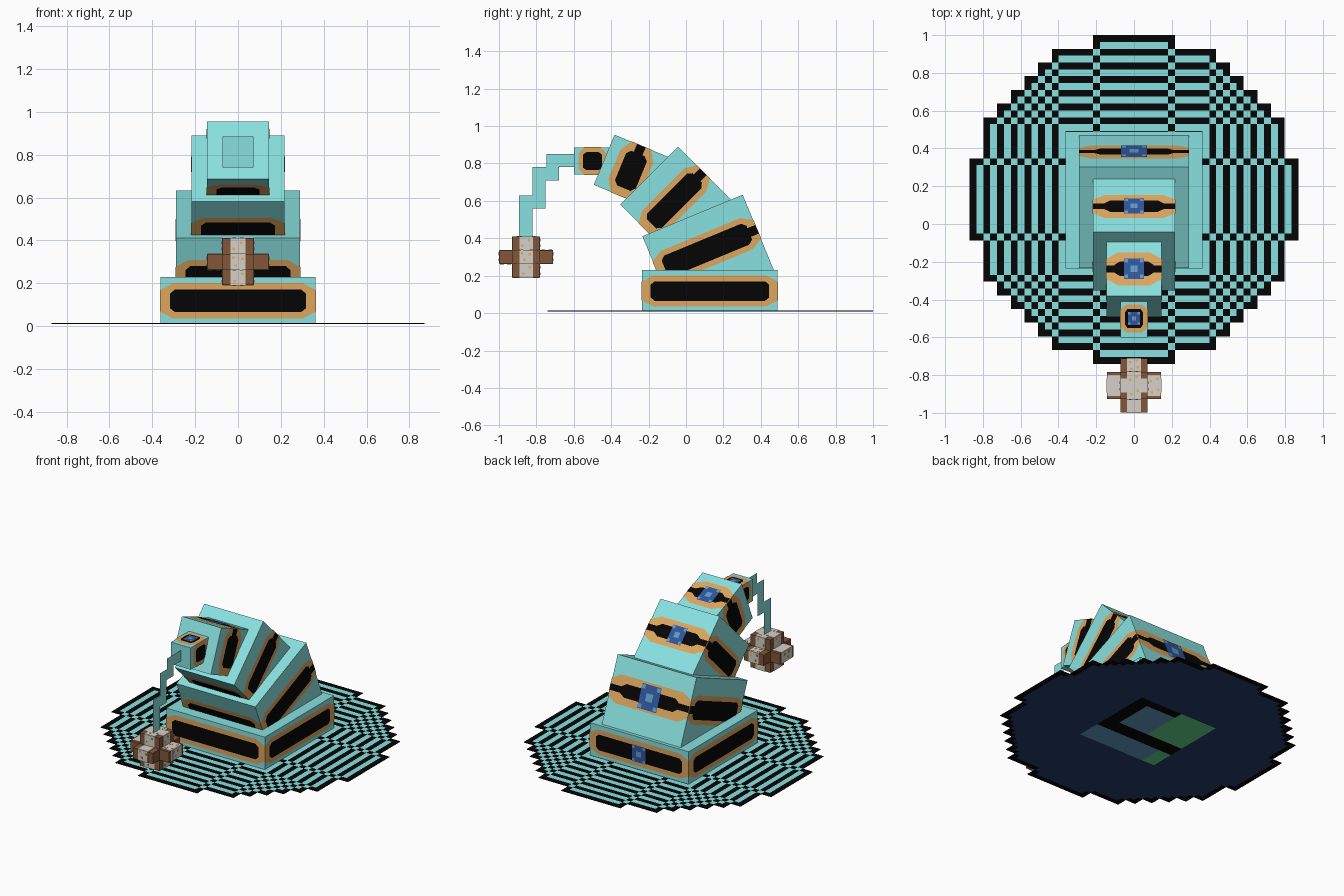
import bpy, bmesh, math
from mathutils import Vector

if "Cube" in bpy.data.objects:
    bpy.data.objects.remove(bpy.data.objects["Cube"])

# ---------- materials ----------
def lin(h):
    out = []
    for i in (0, 2, 4):
        c = int(h[i:i + 2], 16) / 255
        out.append(c / 12.92 if c <= 0.04045 else ((c + 0.055) / 1.055) ** 2.4)
    return (*out, 1)

COLOURS = [("turquoise", "89E1E0"), ("black", "050505"), ("tan", "DDA65E"),
           ("brown", "82563A"), ("off_white", "D6D1C8"), ("gold", "E0B452"),
           ("royal_blue", "2F559C"), ("light_blue", "5F9CC4"),
           ("navy", "253C69"), ("green", "66D68C")]
MATS = []
for name, code in COLOURS:
    m = bpy.data.materials.new(name)
    m.diffuse_color = lin(code)
    m.use_nodes = True
    m.node_tree.nodes["Principled BSDF"].inputs["Base Color"].default_value = m.diffuse_color
    MATS.append(m)
TURQ, BLACK, TAN, BROWN, WHITE, GOLD, ROYAL, LIGHT, NAVY, GREEN = range(10)

# ---------- helpers ----------
def poly(bm, pts, mat, outward):
    f = bm.faces.new([bm.verts.new(p) for p in pts])
    f.normal_update()
    if f.normal.dot(Vector(outward)) < 0:
        f.normal_flip()
    f.material_index = mat

def box(bm, lo, hi, mat):
    r = bmesh.ops.create_cube(bm, size=1)
    for v in r["verts"]:
        v.co = Vector([lo[i] if v.co[i] < 0 else hi[i] for i in range(3)])
        for f in v.link_faces:
            f.material_index = mat

def finish(bm, name):
    me = bpy.data.meshes.new(name)
    bm.to_mesh(me)
    bm.free()
    for m in MATS:
        me.materials.append(m)
    ob = bpy.data.objects.new(name, me)
    bpy.context.collection.objects.link(ob)
    return ob

def octagon(a, b, cut_a, cut_b):
    return [(a, b - cut_b), (a - cut_a, b), (cut_a - a, b), (-a, b - cut_b),
            (-a, cut_b - b), (cut_a - a, -b), (a - cut_a, -b), (a, cut_b - b)]

def rect(cs, cd, a, b):
    return [(cs - a, cd - b), (cs + a, cd - b), (cs + a, cd + b), (cs - a, cd + b)]

# ---------- tail segments: boxes ringed by a painted band, jewel at the back ----------
def segment(name, y, z, deg, w, h, c, tan_h, black_h, jewel):
    """(y, z) is the middle of the end face, deg the tilt, c the band depth."""
    t = math.radians(deg)
    ux, uu = Vector((1, 0, 0)), Vector((0, math.cos(t), math.sin(t)))
    ud = Vector((0, math.sin(t), -math.cos(t)))
    org = Vector((0, y, z))
    bm = bmesh.new()
    r = bmesh.ops.create_cube(bm, size=1)
    for v in r["verts"]:
        p = v.co.copy()
        v.co = org + ux * p.x * w + uu * p.y * w + ud * (p.z + 0.5) * h
    bmesh.ops.recalc_face_normals(bm, faces=bm.faces)
    m = min(0.045, w * 0.17)
    for k in range(4):
        a = k * math.pi / 2
        n = ux * math.cos(a) + uu * math.sin(a)
        s = uu * math.cos(a) - ux * math.sin(a)

        def paint(shape, mat, level):
            base = org + n * (w / 2 + 0.002 * level) + ud * c
            poly(bm, [base + s * p + ud * q for p, q in shape], mat, n)
        paint(octagon(w / 2 + 0.002, tan_h, m * 1.4, tan_h * 0.4), TAN, 1)
        if k == 1 and 0 < deg < 90:            # back: thin bar swelling at the jewel
            paint(rect(0, 0, w / 2, 0.02), BLACK, 2)
            paint(octagon(w * 0.36, 0.042, 0.03, 0.02), BLACK, 2.2)
        else:
            paint(octagon(w / 2 - m, black_h, m * 0.5, black_h * 0.35), BLACK, 2)
        if k in (0, 2) and 0 < deg < 90:       # band runs on round the back edge
            paint(rect((1 - k) * (w / 2 - 0.06), 0, 0.06, 0.025), BLACK, 2.2)
        if k == 1:
            j = jewel
            paint(rect(0, 0, j, j * 1.1), ROYAL, 3)
            paint(rect(0, 0, j * 0.35, j * 0.35), LIGHT, 4)
            for sx in (-1, 1):
                for sy in (-1, 1):
                    paint(rect(sx * j * 0.78, sy * j * 0.85, j * 0.18, j * 0.18), LIGHT, 4)
    finish(bm, name)

segment("base_segment", 0.1275, 0.23, 0, 0.725, 0.2175, 0.112, 0.083, 0.052, 0.05)
segment("second_segment", 0.035, 0.522, 22.5, 0.58, 0.435, 0.20, 0.09, 0.06, 0.07)
segment("third_segment", -0.197, 0.735, 45, 0.435, 0.42, 0.19, 0.085, 0.055, 0.052)
segment("fourth_segment", -0.4375, 0.82, 67.5, 0.29, 0.34, 0.155, 0.095, 0.06, 0.053)
segment("tip_segment", -0.60, 0.8125, 90, 0.145, 0.2, 0.10, 0.075, 0.05, 0.032)

# ---------- striped disc with stepped outline ----------
P, CY, Z0, Z1 = 0.03625, 0.13, 0.010, 0.014
SIDES = ((0, -1), (1, 0), (0, 1), (-1, 0))
HALF = [3, 6, 7, 8, 9, 10, 11, 11, 11, 12, 12, 12]
HALF += HALF[::-1]
cells = {(i, j) for j in range(48) for i in range(48) if abs(i - 23.5) < 2 * HALF[j // 2]}
depth, left, d = {}, set(cells), 0
while left:                                   # peel rings off the outline
    rim = {(i, j) for i, j in left if any((i + a, j + b) not in left for a, b in SIDES)}
    for cell in rim:
        depth[cell] = d
    left -= rim
    d += 1
bm = bmesh.new()
for (i, j), d in depth.items():
    x0, y0 = (i - 24) * P, CY + (j - 24) * P
    x1, y1 = x0 + P, y0 + P
    ring = [(x0, y0), (x1, y0), (x1, y1), (x0, y1)]
    poly(bm, [(x, y, Z1) for x, y in ring], TURQ if d % 2 else BLACK, (0, 0, 1))
    poly(bm, [(x, y, Z0) for x, y in ring], NAVY if d else BLACK, (0, 0, -1))
    for k, (a, b) in enumerate(SIDES):
        if (i + a, j + b) not in cells:
            p, q = ring[k], ring[(k + 1) % 4]
            poly(bm, [(*p, Z0), (*q, Z0), (*q, Z1), (*p, Z1)], BLACK, (a, b, 0))
finish(bm, "striped_disc")

# ---------- coloured square under the disc ----------
bm = bmesh.new()
for x0, x1, y0, y1, mat in ((-0.29, -0.2, -0.16, 0.0, GREEN), (-0.2, 0.29, -0.16, 0.0, LIGHT),
                            (-0.29, 0.29, 0.0, 0.1, BLACK), (-0.29, -0.02, 0.1, 0.42, GREEN),
                            (-0.02, 0.2, 0.1, 0.36, LIGHT), (0.2, 0.29, 0.1, 0.42, BLACK),
                            (-0.02, 0.2, 0.36, 0.42, BLACK)):
    poly(bm, [(x0, y0, 0.006), (x1, y0, 0.006), (x1, y1, 0.006), (x0, y1, 0.006)], mat, (0, 0, 1))
finish(bm, "underside_patch")

# ---------- flat stepped line holding the lure ----------
bm = bmesh.new()
for y0, y1, z0, z1 in ((-0.745, -0.6, 0.78, 0.85), (-0.82, -0.68, 0.71, 0.78),
                       (-0.82, -0.75, 0.56, 0.71), (-0.893, -0.82, 0.41, 0.63)):
    for s in (-1, 1):
        x = s * 0.0005
        poly(bm, [(x, y0, z0), (x, y1, z0), (x, y1, z1), (x, y0, z1)], TURQ, (s, 0, 0))
finish(bm, "lure_line")

# ---------- lure: three crossed blocks with pale strips ----------
LY, LZ, E = -0.855, 0.30, 0.002
bm = bmesh.new()
for hx, hy, hz, mat in (
        (0.0725, 0.0725, 0.109, BROWN), (0.143, 0.0725, 0.036, BROWN), (0.0725, 0.143, 0.036, BROWN),
        (0.036, 0.0725 + E, 0.109, WHITE), (0.0725 + E, 0.036, 0.109, WHITE),    # post sides
        (0.036, 0.0725, 0.109 + E, WHITE), (0.0725, 0.036, 0.109 + E, WHITE),    # post ends
        (0.143, 0.055, 0.036 + E, WHITE), (0.036, 0.143, 0.036 + E, WHITE),      # arm tops
        (0.143 + E, 0.036, 0.036, WHITE), (0.036, 0.143 + E, 0.036, WHITE)):     # arm ends
    box(bm, (-hx, LY - hy, LZ - hz), (hx, LY + hy, LZ + hz), mat)

def fleck(pos, axis):
    c = Vector(pos) + Vector((0, LY, LZ))
    e = Vector([0.001 if i == axis else 0.006 for i in range(3)])
    box(bm, c - e, c + e, GOLD)

for s in (-1, 1):                              # gold flecks
    for q, r in ((0.015, 0.09), (-0.02, 0.06), (0.02, -0.055), (-0.015, -0.09)):
        fleck((q, s * 0.075, r), 1)
        fleck((s * 0.075, q, r), 0)
        fleck((q, r * 0.5, s * 0.1115), 2)
        fleck((s * (0.11 + q), r * 0.4, s * 0.0385), 2)
        fleck((q, s * (0.11 + r * 0.25), s * 0.0385), 2)
    for q, r in ((0.02, 0.015), (-0.01, -0.015), (-0.022, 0.02)):
        fleck((q, s * 0.1455, r), 1)
        fleck((s * 0.1455, q, r), 0)
finish(bm, "lure")
